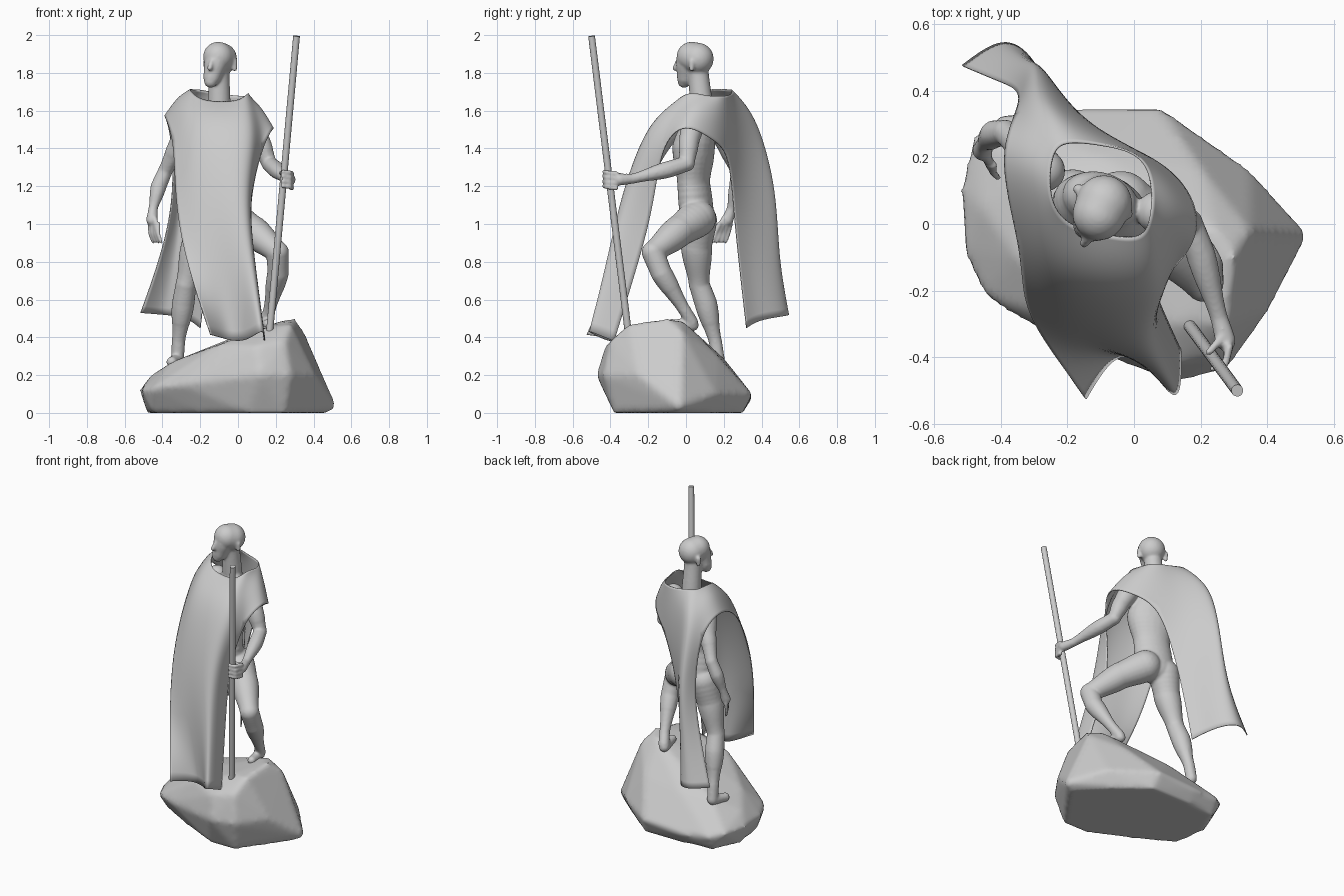
import bpy, bmesh, math
from mathutils import Vector, Matrix


def make_object(name, bm):
    me = bpy.data.meshes.new(name)
    bm.to_mesh(me)
    bm.free()
    ob = bpy.data.objects.new(name, me)
    bpy.context.collection.objects.link(ob)
    for p in me.polygons:
        p.use_smooth = True
    return ob


def fuse(ob, voxel, rounds):
    m = ob.modifiers.new("fuse", 'REMESH')
    m.mode, m.voxel_size, m.use_smooth_shade = 'VOXEL', voxel, True
    s = ob.modifiers.new("soften", 'SMOOTH')
    s.factor, s.iterations = 0.5, rounds


# Rock: rounded hull of bottom, widest and upper points
rock_low = [(-.48, .1), (-.45, -.12), (-.2, -.26), (.05, -.38), (.25, -.38),
            (.48, -.05), (.3, .14), (.1, .3), (-.2, .3), (-.4, .28)]
rock_mid = [(-.52, .1, .12), (-.51, -.08, .12), (-.45, -.22, .13), (-.3, -.31, .15),
            (-.05, -.41, .18), (.12, -.475, .2), (.28, -.435, .2), (.41, -.25, .2),
            (.525, -.03, .03), (.35, .16, .1), (.08, .35, .1), (-.2, .35, .08),
            (-.4, .33, .1), (-.48, .27, .12)]
rock_top = [(.1, -.43, .35), (.25, -.4, .38), (.28, -.3, .47), (.3, -.1, .5),
            (.24, -.02, .49), (.35, -.02, .43), (.15, -.3, .45), (-.1, -.32, .36),
            (0, -.1, .41), (.08, .1, .38), (-.1, .2, .29), (-.3, .16, .28),
            (-.35, -.1, .27), (.2, .17, .3), (-.46, .05, .2)]
bm = bmesh.new()
for p in [(x, y, 0) for x, y in rock_low] + rock_mid + rock_top:
    bm.verts.new(p)
bmesh.ops.convex_hull(bm, input=bm.verts)
bmesh.ops.delete(bm, geom=[v for v in bm.verts if not v.link_faces], context='VERTS')
fuse(make_object("rock", bm), 0.02, 4)

# Staff
top, foot = Vector((.31, -.5, 1.995)), Vector((.163, -.3, .38))
bm = bmesh.new()
axis = top - foot
bmesh.ops.create_cone(bm, cap_ends=True, segments=16, radius1=.019, radius2=.018,
                      depth=axis.length,
                      matrix=Matrix.Translation((top + foot) / 2)
                      @ axis.to_track_quat('Z', 'Y').to_matrix().to_4x4())
staff = make_object("staff", bm)
bpy.context.view_layer.objects.active = staff
staff.select_set(True)
bpy.ops.object.shade_smooth_by_angle(angle=math.radians(40))

# Figure: chains of overlapping balls fused into one skin
body = bmesh.new()
yaw = Matrix.Rotation(math.radians(-19), 4, 'Z')


def chain(points, wide=1.0):
    for a, b in zip(points, points[1:]):
        pa, pb = Vector(a[:3]), Vector(b[:3])
        n = max(2, int((pb - pa).length / (0.3 * min(a[3], b[3]))))
        for i in range(n + 1):
            t = i / n
            s = t * t * (3 - 2 * t)
            r = a[3] + (b[3] - a[3]) * s
            m = Matrix.Translation(pa.lerp(pb, t)) @ yaw @ Matrix.Diagonal((r * wide, r, r, 1))
            bmesh.ops.create_icosphere(body, subdivisions=3 if r > .05 else 2, radius=1, matrix=m)


# torso and neck
chain([(-.12, .06, 1.03, .088), (-.115, .05, 1.12, .088), (-.11, .04, 1.22, .084),
       (-.1, .04, 1.4, .108), (-.1, .07, 1.53, .085), (-.1, .08, 1.6, .055)], 1.4)
chain([(-.1, .085, 1.6, .062), (-.1, .065, 1.8, .056)])
# head with jaw, nose and ears
chain([(-.09, .062, 1.875, .085), (-.105, .03, 1.885, .08)])
chain([(-.115, .01, 1.86, .062), (-.135, .0, 1.785, .05), (-.145, -.01, 1.755, .036)])
chain([(-.14, -.045, 1.86, .012), (-.149, -.058, 1.825, .015)])
for ear in [(-.018, .03), (-.168, .105)]:
    chain([(*ear, 1.82, .014), (*ear, 1.86, .016)])
# staff arm
chain([(.07, .035, 1.53, .064), (.12, .015, 1.43, .054), (.165, .005, 1.32, .043),
       (.2, -.09, 1.29, .046), (.255, -.28, 1.24, .028), (.275, -.35, 1.235, .032)])
# hanging arm
chain([(-.27, .16, 1.53, .064), (-.32, .22, 1.41, .052), (-.385, .275, 1.28, .04),
       (-.42, .27, 1.2, .043), (-.45, .24, 1.08, .026), (-.455, .22, 1.02, .032)])
# fingers
for i in range(4):
    z, k = 1.19 + i * .026, i * .014
    chain([(.285, -.37, z, .014), (.275, -.42, z + .005, .012), (.235, -.435, z + .01, .011)])
    chain([(-.465 + k, .235 - 1.4 * k, 1.0, .014), (-.465 + k, .225 - 1.7 * k, .95, .012),
           (-.45 + k, .21 - 1.7 * k, .905, .01)])
chain([(.265, -.34, 1.255, .014), (.225, -.385, 1.27, .012)])
chain([(-.44, .2, 1.03, .014), (-.43, .165, .97, .011)])
# standing leg
chain([(-.185, .07, 1.02, .095), (-.22, .055, .88, .083), (-.275, .07, .68, .056),
       (-.29, .105, .58, .06), (-.315, .155, .38, .037), (-.32, .17, .29, .036)])
chain([(-.32, .17, .28, .036), (-.35, .08, .27, .03)])
# raised leg
chain([(-.04, .06, 1.03, .1), (.08, -.04, .96, .085), (.21, -.175, .85, .06),
       (.212, -.13, .74, .057), (.165, -.005, .54, .034), (.145, .03, .48, .036)])
chain([(.14, .035, .465, .034), (.16, -.08, .47, .028)])
fuse(make_object("figure", body), 0.007, 7)

# Cloak: a shoulder ring (front 0-5, side 6-7, back 8-12, side 13) with two hanging panels
collar = [(-.25, .06, 1.70), (-.2, -.005, 1.655), (-.1, -.03, 1.645), (-.01, -.045, 1.65),
          (.035, -.03, 1.67), (.055, .03, 1.7), (.055, .11, 1.675), (.04, .18, 1.675),
          (-.01, .22, 1.68), (-.08, .235, 1.685), (-.15, .245, 1.7), (-.2, .245, 1.71),
          (-.24, .23, 1.71), (-.255, .15, 1.715)]
edge = [(-.335, -.08, 1.47), (-.25, -.18, 1.46), (-.12, -.22, 1.47), (0, -.235, 1.46),
        (.09, -.225, 1.455), (.13, -.13, 1.43), (.21, -.01, 1.54), (.15, .14, 1.45),
        (0, .23, 1.38), (-.12, .29, 1.43), (-.22, .36, 1.48), (-.3, .42, 1.49),
        (-.35, .34, 1.5), (-.41, .2, 1.615)]
front_rows = [
    [(-.335, -.22, 1.15), (-.24, -.28, 1.15), (-.13, -.32, 1.15), (-.02, -.35, 1.15),
     (.06, -.33, 1.14), (.05, -.17, 1.1)],
    [(-.285, -.33, .82), (-.18, -.37, .8), (-.09, -.38, .8), (0, -.41, .8),
     (.095, -.44, .82), (.08, -.25, .8)],
    [(-.145, -.525, .415), (-.09, -.43, .4), (-.03, -.38, .38), (.05, -.42, .38),
     (.14, -.565, .455), (.14, -.38, .38)]]
back_rows = [
    [(-.1, .25, 1.1), (-.17, .33, 1.12), (-.24, .43, 1.15), (-.295, .51, 1.18), (-.335, .4, 1.13)],
    [(-.16, .28, .8), (-.21, .34, .8), (-.26, .43, .8), (-.32, .515, .82), (-.41, .43, .82)],
    [(-.2, .32, .45), (-.25, .38, .49), (-.3, .5, .51), (-.39, .57, .52), (-.515, .475, .53)]]
middle = [(Vector(a) + Vector(b)) / 2 + Vector((0, 0, .03)) for a, b in zip(collar, edge)]

bm = bmesh.new()


def add_row(points):
    return [bm.verts.new(p) for p in points]


def bridge(a, b, closed=False):
    n = len(a)
    for i in range(n if closed else n - 1):
        j = (i + 1) % n
        bm.faces.new((a[i], b[i], b[j], a[j]))


rings = [add_row(r) for r in (collar, middle, edge)]
for a, b in zip(rings, rings[1:]):
    bridge(a, b, True)
for first, last, rows in ((0, 6, front_rows), (8, 13, back_rows)):
    previous = rings[2][first:last]
    for r in rows:
        current = add_row(r)
        bridge(previous, current)
        previous = current
bmesh.ops.recalc_face_normals(bm, faces=bm.faces)
cloak = make_object("cloak", bm)
sub = cloak.modifiers.new("smooth", 'SUBSURF')
sub.levels = sub.render_levels = 3
sub.boundary_smooth = 'PRESERVE_CORNERS'
sol = cloak.modifiers.new("thickness", 'SOLIDIFY')
sol.thickness, sol.offset = 0.006, 0
